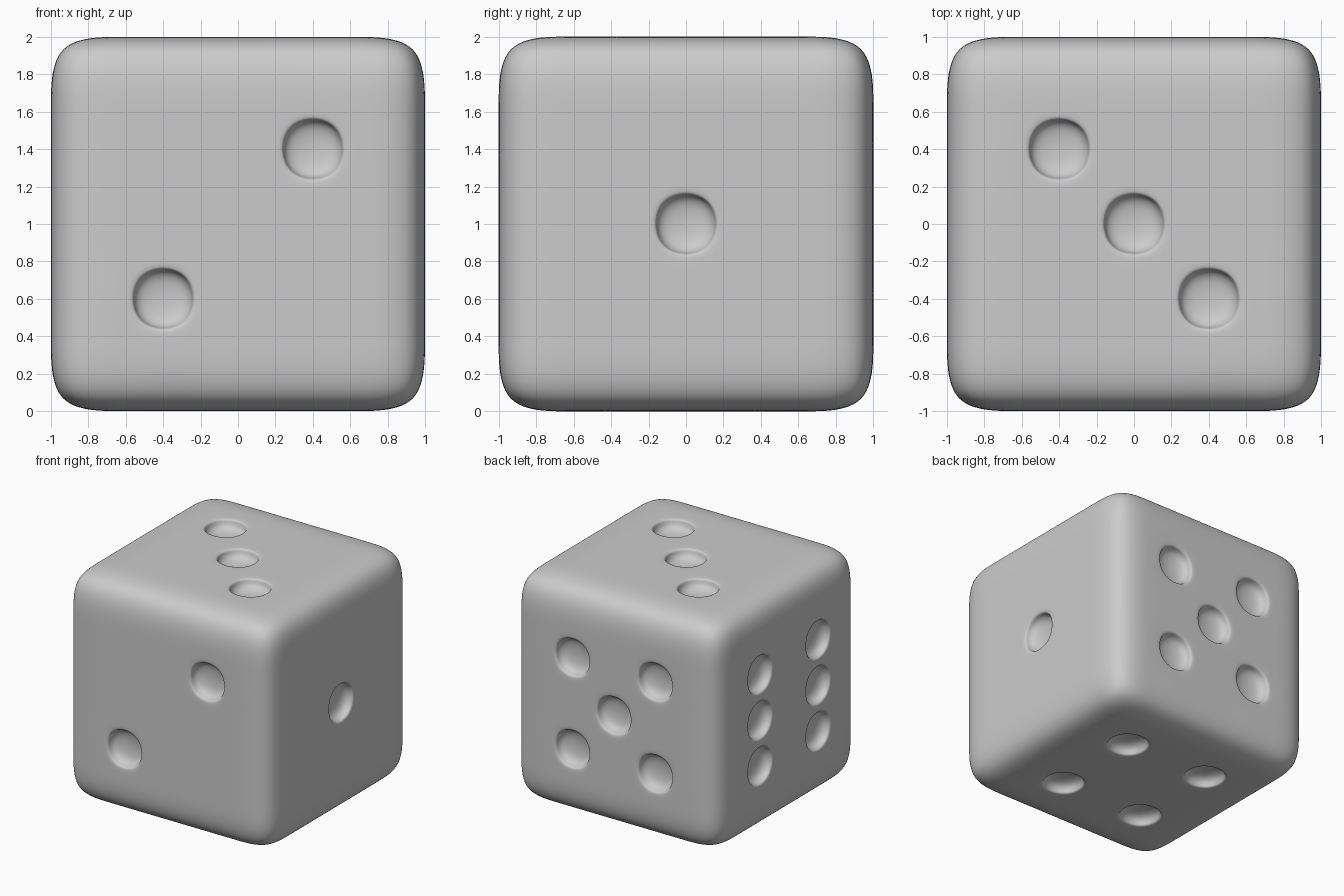
import bpy
import bmesh
from mathutils import Vector

old = bpy.data.objects.get("Cube")
if old:
    bpy.data.objects.remove(old, do_unlink=True)

STEP = 0.4            # cell size of the five by five grid on each side
SINK = 0.1            # depth of the pip cage

# Pip cells on each side, as grid steps along the two in-plane axes
diagonal = [(-1, 1), (1, -1)]
corners = [(a, b) for a in (-1, 1) for b in (-1, 1)]
pips = {
    (1, 0, 0): [(0, 0)],
    (0, -1, 0): [(-1, -1), (1, 1)],
    (0, 0, 1): diagonal + [(0, 0)],
    (0, 0, -1): corners,
    (0, 1, 0): corners + [(0, 0)],
    (-1, 0, 0): [(a, b) for a in (-1, 1) for b in (-1, 0, 1)],
}


def pip_centres():
    for normal, cells in pips.items():
        axis = [abs(n) for n in normal].index(1)
        u, v = [i for i in range(3) if i != axis]
        for a, b in cells:
            p = Vector(normal)
            p[u], p[v] = a * STEP, b * STEP
            yield p


# Cage: a cube divided into a grid, with the pip cells pressed in
bm = bmesh.new()
bmesh.ops.create_cube(bm, size=2)
bmesh.ops.subdivide_edges(bm, edges=bm.edges[:], cuts=4, use_grid_fill=True)
centres = list(pip_centres())
cells = [f for f in bm.faces
         if any((f.calc_center_median() - c).length < STEP / 4 for c in centres)]
for thickness, depth in ((0.03, 0), (0.012, -SINK)):
    bmesh.ops.inset_individual(bm, faces=cells, thickness=thickness, depth=depth,
                               use_even_offset=True)
bmesh.ops.translate(bm, verts=bm.verts[:], vec=(0, 0, 1))
bmesh.ops.recalc_face_normals(bm, faces=bm.faces[:])

mesh = bpy.data.meshes.new("die_body")
bm.to_mesh(mesh)
bm.free()
die = bpy.data.objects.new("die_body", mesh)
bpy.context.collection.objects.link(die)
mesh.shade_smooth()

# Rounded edges and pips
rounding = die.modifiers.new("rounding", 'SUBSURF')
rounding.levels = rounding.render_levels = 4

# Single plain grey
grey = bpy.data.materials.new("plain_grey")
grey.use_nodes = True
colour = (0.6, 0.6, 0.6, 1)
grey.diffuse_color = colour
grey.node_tree.nodes["Principled BSDF"].inputs["Base Color"].default_value = colour
mesh.materials.append(grey)
